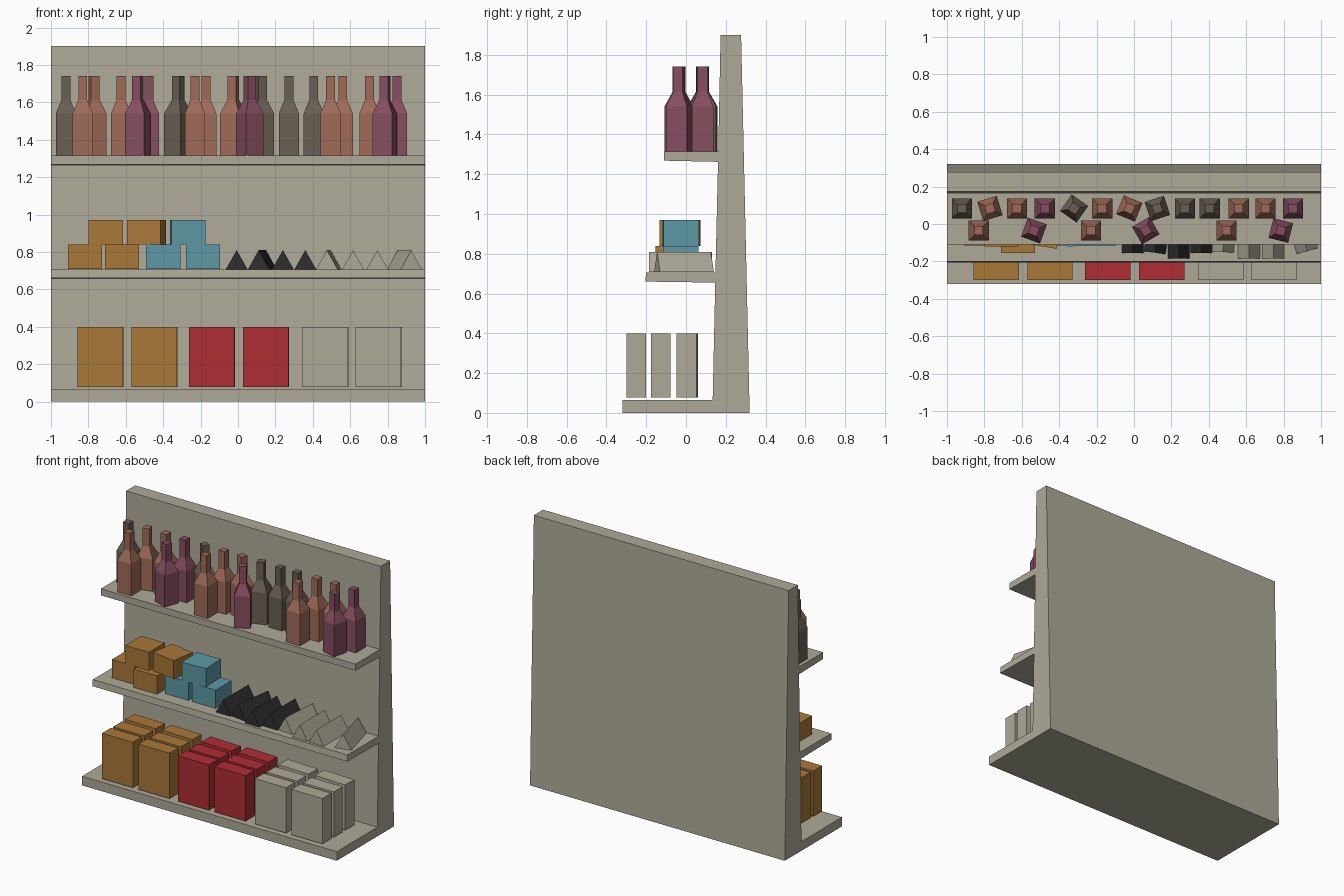
import bpy, bmesh, math

if "Cube" in bpy.data.objects:
    bpy.data.objects.remove(bpy.data.objects["Cube"])


def mat(name, r, g, b):
    lin = [((c / 255 + 0.055) / 1.055) ** 2.4 for c in (r, g, b)]
    m = bpy.data.materials.new(name)
    m.diffuse_color = (*lin, 1)
    m.use_nodes = True
    m.node_tree.nodes["Principled BSDF"].inputs["Base Color"].default_value = m.diffuse_color
    return m


STONE = mat("pale stone", 174, 170, 152)
OCHRE = mat("ochre", 170, 120, 57)
RED = mat("red", 175, 45, 52)
TEAL = mat("teal", 93, 153, 165)
BLACK = mat("near black", 48, 47, 47)
COPPER = mat("copper", 160, 107, 88)
PLUM = mat("plum", 135, 78, 96)
BROWN = mat("grey brown", 106, 95, 84)


def finish(name, bm, material, loc=(0, 0, 0), rot=0):
    bmesh.ops.recalc_face_normals(bm, faces=bm.faces)
    me = bpy.data.meshes.new(name)
    bm.to_mesh(me)
    bm.free()
    me.materials.append(material)
    ob = bpy.data.objects.new(name, me)
    ob.location = loc
    ob.rotation_euler.z = math.radians(rot)
    bpy.context.collection.objects.link(ob)


def extrude(name, profile, vec, material, loc=(0, 0, 0), rot=0):
    bm = bmesh.new()
    f = bm.faces.new([bm.verts.new(p) for p in profile])
    ret = bmesh.ops.extrude_face_region(bm, geom=[f], use_keep_orig=True)
    bmesh.ops.translate(bm, vec=vec, verts=[
        g for g in ret["geom"] if isinstance(g, bmesh.types.BMVert)])
    finish(name, bm, material, loc, rot)


def box(name, size, loc, material, rot=0):
    bm = bmesh.new()
    bmesh.ops.create_cube(bm, size=1)
    bmesh.ops.scale(bm, vec=size, verts=bm.verts)
    finish(name, bm, material, loc, rot)


def bottle(x, y, rot, material):
    # square bottle: stacked rings of (half width, height)
    bm = bmesh.new()
    rings = [[bm.verts.new((sx * w, sy * w, z))
              for sx, sy in ((-1, -1), (1, -1), (1, 1), (-1, 1))]
             for w, z in ((0.054, 0), (0.054, 0.225), (0.024, 0.298), (0.024, 0.425))]
    for a, b in zip(rings, rings[1:]):
        for i in range(4):
            j = (i + 1) % 4
            bm.faces.new((a[i], a[j], b[j], b[i]))
    bm.faces.new(rings[0])
    bm.faces.new(rings[-1])
    finish("bottle", bm, material, (x, y, 1.315), rot)


# Shelf unit: one side profile (y, z) run along x
unit = [(-0.32, 0), (0.32, 0), (0.277, 1.9), (0.174, 1.9),
        (0.162, 1.315), (-0.11, 1.315), (-0.11, 1.268), (0.161, 1.262),
        (0.148, 0.705), (-0.2, 0.705), (-0.205, 0.66), (0.147, 0.655),
        (0.134, 0.065), (-0.32, 0.065)]
extrude("shelf_unit", [(-1, y, z) for y, z in unit], (2, 0, 0), STONE)

# Cartons on the bottom shelf, three deep
for x, m in ((-0.737, OCHRE), (-0.449, OCHRE), (-0.14, RED),
             (0.148, RED), (0.465, STONE), (0.751, STONE)):
    for dx, y in ((0, -0.25), (0.003, -0.127), (0.002, 0.007)):
        box("carton", (0.243, 0.1, 0.322), (x + dx, y, 0.239), m,
            -2 if y > 0 else 0)

# Small crates stacked on the middle shelf
for x, y, z, rot, m in (
        (-0.818, -0.026, 0.774, 0, OCHRE), (-0.62, -0.065, 0.774, 0, OCHRE),
        (-0.4, -0.026, 0.774, 0, TEAL), (-0.187, -0.026, 0.774, 0, TEAL),
        (-0.708, -0.03, 0.905, 0, OCHRE), (-0.49, -0.03, 0.905, -9, OCHRE),
        (-0.268, -0.028, 0.905, 2, TEAL)):
    box("crate", (0.184, 0.178, 0.13), (x, y, z), m, rot)

# Triangular packs on the middle shelf
for x, y, rot, m in (
        (-0.007, -0.015, 0, BLACK), (0.13, -0.015, -8, BLACK),
        (0.24, -0.045, 0, BLACK), (0.36, -0.015, 0, BLACK),
        (0.485, -0.01, -4, STONE), (0.615, -0.045, 0, STONE),
        (0.745, -0.045, 0, STONE), (0.89, -0.01, 15, STONE)):
    extrude("triangular_pack",
            [(-0.058, -0.14, 0.002), (0.058, -0.14, 0.002), (0, -0.14, 0.105)],
            (0, 0.28, 0), m, (x, y, 0.705), rot)

# Bottles on the top shelf: back row, then front row
for x, rot, m in (
        (-0.92, 0, BROWN), (-0.77, 17, COPPER), (-0.625, 0, COPPER),
        (-0.477, 0, PLUM), (-0.32, -35, BROWN), (-0.17, 0, COPPER),
        (-0.025, -22, COPPER), (0.125, 18, BROWN), (0.272, 0, BROWN),
        (0.405, 0, BROWN), (0.56, 0, COPPER), (0.703, 0, COPPER),
        (0.85, 0, PLUM)):
    bottle(x, 0.083, rot, m)
for x, rot, m in ((-0.83, 0, COPPER), (-0.535, -20, PLUM), (-0.23, 0, COPPER),
                  (0.063, 30, PLUM), (0.495, 0, COPPER), (0.785, -14, PLUM)):
    bottle(x, -0.035, rot, m)
